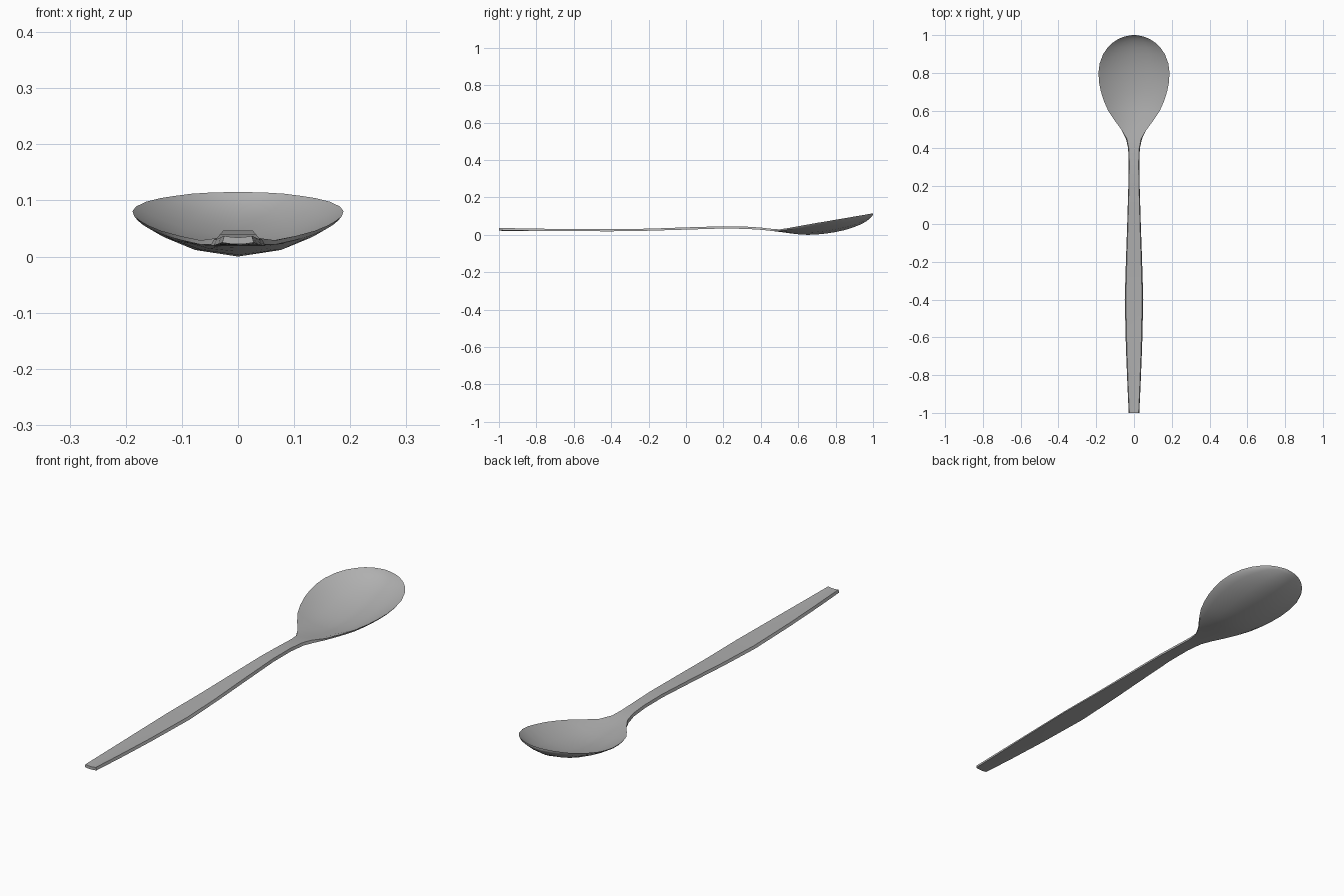
import bpy, bmesh

if "Cube" in bpy.data.objects:
    bpy.data.objects.remove(bpy.data.objects["Cube"])

# Stations along the spoon: y, half width, rim height, underside centre height
stations = [
    (-1.00, .028, .038, .023), (-0.85, .035, .035, .022), (-0.65, .043, .032, .021),
    (-0.40, .049, .031, .020), (-0.20, .043, .034, .023), (0.00, .036, .041, .029),
    (0.20, .030, .047, .035), (0.32, .028, .045, .033), (0.40, .031, .040, .028),
    (0.45, .042, .034, .023), (0.50, .067, .030, .017), (0.55, .104, .038, .010),
    (0.60, .137, .047, .004), (0.65, .159, .056, .001), (0.70, .175, .065, .003),
    (0.75, .185, .073, .008), (0.80, .188, .082, .016), (0.85, .182, .090, .027),
    (0.90, .163, .099, .043), (0.935, .139, .105, .057), (0.96, .113, .109, .071),
    (0.98, .082, .113, .085), (0.993, .049, .115, .098), (1.00, .010, .116, .108),
]
ACROSS = (-1, -.85, -.5, 0, .5, .85, 1)   # points across the width


def section(y, w, rim, low):
    """Closed ring: top face left to right, then underside right to left."""
    handle = y < .48
    thick = .012 if handle else .008
    depth = max(rim - low - thick, 0)
    wt, wb = (w * .88, w) if handle else (w, w * .965)
    top = [(u * wt, y, rim - depth * (1 - u * u)) for u in ACROSS]
    base = [(u * wb, y, low + depth * u * u) for u in reversed(ACROSS)]
    return top + base


# Spoon: one closed loft through all sections
bm = bmesh.new()
rings = [[bm.verts.new(p) for p in section(*s)] for s in stations]
for a, b in zip(rings, rings[1:]):
    for i in range(len(a)):
        j = (i + 1) % len(a)
        bm.faces.new((a[i], a[j], b[j], b[i]))
bm.faces.new(rings[0])
bm.faces.new(rings[-1][::-1])
bmesh.ops.recalc_face_normals(bm, faces=bm.faces)

# Rest the bowl on the ground
lowest = min(v.co.z for v in bm.verts)
bmesh.ops.translate(bm, verts=bm.verts, vec=(0, 0, -lowest))

mesh = bpy.data.meshes.new("spoon")
bm.to_mesh(mesh)
bm.free()
spoon = bpy.data.objects.new("spoon", mesh)
bpy.context.collection.objects.link(spoon)

# Dark steel grey
steel = bpy.data.materials.new("steel")
steel.diffuse_color = (.43, .43, .43, 1)
steel.use_nodes = True
steel.node_tree.nodes["Principled BSDF"].inputs["Base Color"].default_value = steel.diffuse_color
mesh.materials.append(steel)

bpy.context.view_layer.objects.active = spoon
spoon.select_set(True)
bpy.ops.object.shade_smooth_by_angle(angle=.7)
